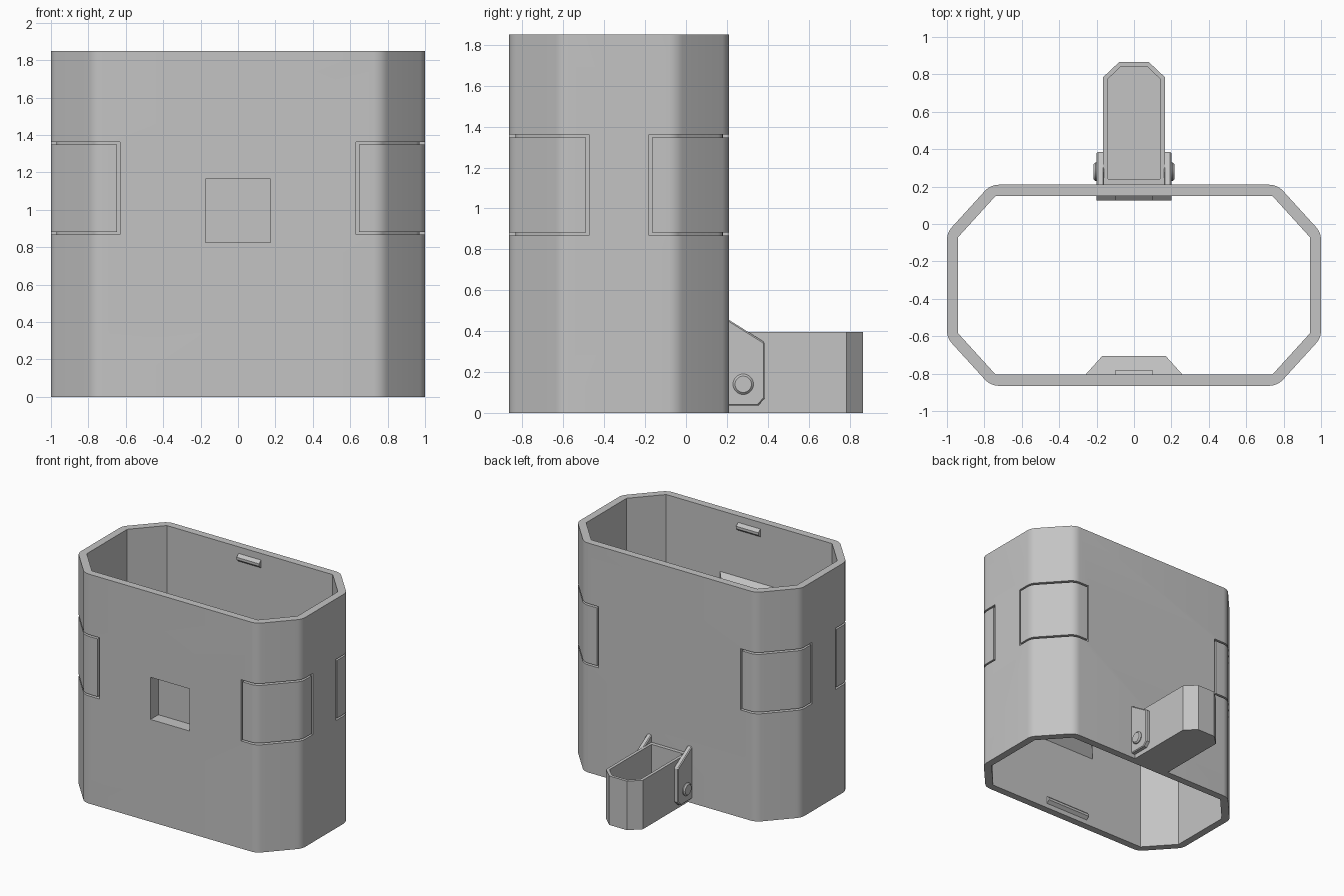
import bpy, bmesh, math
from mathutils import Vector

old = bpy.data.objects.get("Cube")
if old:
    bpy.data.objects.remove(old, do_unlink=True)

grey = bpy.data.materials.new("plain_grey")
grey.use_nodes = True
COLOUR = (0.55, 0.55, 0.55, 1)
grey.diffuse_color = COLOUR
grey.node_tree.nodes["Principled BSDF"].inputs["Base Color"].default_value = COLOUR

YC = -0.3275            # middle of the shell in y
HALF_DEPTH = 0.5375
WALL = 0.06
HEIGHT = 1.85
BACK = YC + HALF_DEPTH
INNER = HALF_DEPTH - WALL


def prisms(name, jobs, axis):
    """One object made of polygons, each extruded along x or z."""
    bm = bmesh.new()
    for pts, lo, hi in jobs:
        place = (lambda a, b, h: (h, a, b)) if axis == "x" else (lambda a, b, h: (a, b, h))
        face = bm.faces.new([bm.verts.new(place(a, b, lo)) for a, b in pts])
        new = bmesh.ops.extrude_face_region(bm, geom=[face])["geom"]
        step = Vector(place(0, 0, hi - lo))
        bmesh.ops.translate(bm, vec=step, verts=[v for v in new if isinstance(v, bmesh.types.BMVert)])
    bmesh.ops.recalc_face_normals(bm, faces=bm.faces[:])
    mesh = bpy.data.meshes.new(name)
    bm.to_mesh(mesh)
    bm.free()
    mesh.materials.append(grey)
    obj = bpy.data.objects.new(name, mesh)
    bpy.context.collection.objects.link(obj)
    return obj


def activate(obj):
    bpy.ops.object.select_all(action="DESELECT")
    obj.select_set(True)
    bpy.context.view_layer.objects.active = obj


def cut(obj, cutter):
    activate(obj)
    mod = obj.modifiers.new("cut", "BOOLEAN")
    mod.operation, mod.solver, mod.object = "DIFFERENCE", "EXACT", cutter
    bpy.ops.object.modifier_apply(modifier=mod.name)


def bevel(obj, width):
    activate(obj)
    mod = obj.modifiers.new("bevel", "BEVEL")
    mod.width, mod.segments = width, 1
    mod.limit_method, mod.angle_limit = "ANGLE", math.radians(55)
    bpy.ops.object.modifier_apply(modifier=mod.name)


def rect(a0, a1, b0, b1):
    return [(a0, b0), (a1, b0), (a1, b1), (a0, b1)]


def corner(offset, radius=0.1, steps=6):
    """Rounded path round one chamfered corner, pushed out by offset."""
    a, b = Vector((0.767, HALF_DEPTH)), Vector((1, 0.2815))
    slope = Vector((a.y - b.y, b.x - a.x)).normalized()
    path = []
    for p, n0, n1 in ((a, Vector((0, 1)), slope), (b, slope, Vector((1, 0)))):
        centre = p - radius * (n0 + n1) / (1 + n0.dot(n1))
        for i in range(steps + 1):
            path.append(centre + (radius + offset) * n0.lerp(n1, i / steps).normalized())
    return [tuple(p) for p in path]


def mirror(pts, sx, sy):
    return [(x * sx, YC + y * sy) for x, y in pts]


QUADRANTS = [(1, 1), (1, -1), (-1, -1), (-1, 1)]


def around(pts):
    """Closed outline from one quadrant's path."""
    loop = []
    for sx, sy in QUADRANTS:
        part = mirror(pts, sx, sy)
        loop += part if sx * sy > 0 else part[::-1]
    return loop


# Main shell, open at both ends
shell = prisms("shell", [(around(corner(0)), 0, HEIGHT)], "z")
inside = prisms("inside_cutter", [(around([(0.74, INNER), (0.94, 0.2575)]), -0.1, HEIGHT + 0.1)], "z")

# Grooves that outline a pad on each corner
LOW, HIGH, GAP, DEEP, OUT = 0.868, 1.362, 0.014, 0.03, 0.02
PAD_X, PAD_Y = 0.632, 0.147


def strip():
    outer = [(PAD_X, HALF_DEPTH + OUT)] + corner(OUT) + [(1 + OUT, PAD_Y)]
    inner = [(PAD_X, HALF_DEPTH - DEEP)] + corner(-DEEP) + [(1 - DEEP, PAD_Y)]
    return outer + inner[::-1]


level, upright = [], []
for sx, sy in QUADRANTS:
    for z in (LOW, HIGH - GAP):
        level.append((mirror(strip(), sx, sy), z, z + GAP))
    ends = (rect(PAD_X, PAD_X + GAP, HALF_DEPTH - DEEP, HALF_DEPTH + OUT),
            rect(1 - DEEP, 1 + OUT, PAD_Y, PAD_Y + GAP))
    for end in ends:
        upright.append((mirror(end, sx, sy), LOW, HIGH))

# Square front recess, backed by a tapered housing inside
recess = prisms("recess_cutter", [(rect(-0.95, -0.765, 0.825, 1.165), -0.175, 0.175)], "x")
housing = prisms("recess_housing", [(rect(-0.26, 0.26, -0.806, -0.705), 0.6, 1.36)], "z")
for v in housing.data.vertices:
    if v.co.y > -0.75:
        v.co.x *= 0.65
        v.co.z += 0.1 if v.co.z < 1 else -0.1

cutters = [inside, prisms("level_grooves", level, "z"), prisms("upright_grooves", upright, "z"), recess]
for cutter in cutters:
    cut(shell, cutter)
cut(housing, recess)

# Small ribs on the inner walls, near the rim and near the foot
for side, sy in (("back", 1), ("front", -1)):
    for level_name, z, half in (("upper", 1.765, 0.1), ("lower", 0.07, 0.2)):
        profile = [(INNER + 0.004, z + 0.035), (INNER - 0.025, z + 0.01),
                   (INNER - 0.025, z - 0.01), (INNER + 0.004, z - 0.035)]
        prisms(f"{side}_{level_name}_rib", [(mirror_y, -half, half) for mirror_y in
                                          [[(YC + sy * y, h) for y, h in profile]]], "x")


# Open cup on the back
def cup_outline(half, near, far, nose, shoulder):
    return [(-half, near), (half, near), (half, shoulder), (nose, far), (-nose, far), (-half, shoulder)]


cup = prisms("cup", [(cup_outline(0.165, BACK - 0.01, 0.865, 0.08, 0.785), 0, 0.395)], "z")
hollow = prisms("cup_cutter", [(cup_outline(0.14, 0.24, 0.842, 0.07, 0.775), 0.03, 0.6)], "z")
cut(cup, hollow)
cutters.append(hollow)

# Side ears and their round bolts
ear = [(BACK - 0.01, 0.46), (BACK, 0.455), (0.385, 0.345), (0.385, 0.07), (0.352, 0.035), (BACK - 0.01, 0.035)]
disc = [(0.28 + 0.05 * math.cos(t), 0.14 + 0.05 * math.sin(t))
        for t in (math.tau * i / 32 for i in range(32))]
for side, s in (("left", 1), ("right", -1)):
    bevel(prisms(side + "_ear", [(ear, s * 0.16, s * 0.2)], "x"), 0.015)
    bevel(prisms(side + "_bolt", [(disc, s * 0.185, s * 0.217)], "x"), 0.01)

for cutter in cutters:
    bpy.data.objects.remove(cutter, do_unlink=True)

# Smooth the rounded corners, keep edges crisp
for obj in list(bpy.context.collection.objects):
    if obj.type == "MESH" and grey.name in obj.data.materials:
        activate(obj)
        bpy.ops.object.shade_smooth_by_angle(angle=math.radians(25))
